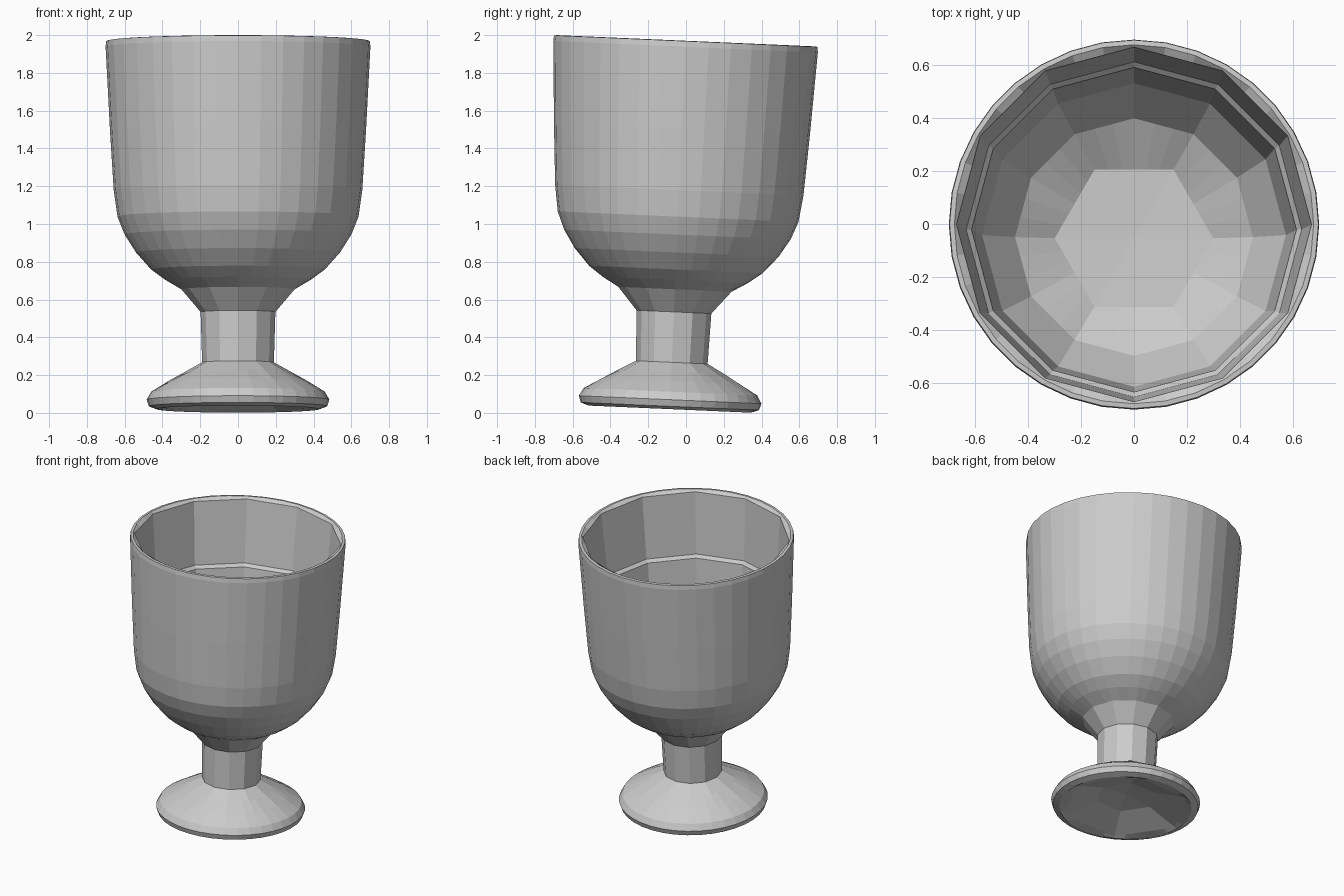
import bpy, bmesh, math

if "Cube" in bpy.data.objects:
    bpy.data.objects.remove(bpy.data.objects["Cube"])

SEGS = 36
TILT = math.radians(-2.5)      # the whole cup leans slightly to the back


def lathe(name, profile):
    """Spin (radius, height, sides) rings; few sides give a coarse polygonal ring."""
    bm = bmesh.new()
    rings = []
    for r, z, sides in profile:
        if r == 0:
            rings.append([bm.verts.new((0, 0, z))])
            continue
        ring = []
        wedge = 2 * math.pi / sides
        for i in range(SEGS):
            a = 2 * math.pi * i / SEGS
            off = a % wedge - wedge / 2
            if sides == SEGS:
                rr = r
            else:
                rr = r * math.cos(wedge / 2) / math.cos(off)
            ring.append(bm.verts.new((rr * math.cos(a), rr * math.sin(a), z)))
        rings.append(ring)
    for lo, hi in zip(rings, rings[1:]):
        for i in range(SEGS):
            j = (i + 1) % SEGS
            if len(lo) == 1:
                bm.faces.new((lo[0], hi[j], hi[i]))
            elif len(hi) == 1:
                bm.faces.new((lo[i], lo[j], hi[0]))
            else:
                bm.faces.new((lo[i], lo[j], hi[j], hi[i]))
    mesh = bpy.data.meshes.new(name)
    bm.to_mesh(mesh)
    bm.free()
    obj = bpy.data.objects.new(name, mesh)
    obj.rotation_euler.x = TILT
    obj.location = (0, -0.087, 0)
    bpy.context.collection.objects.link(obj)
    return obj


# Foot: coarse hollow underside, rounded lip, sloping top
lathe("foot", [
    (0, 0.12, 6), (0.20, 0.10, 6), (0.42, 0.03, 6), (0.43, 0.02, 36),
    (0.472, 0.035, 36), (0.484, 0.07, 36), (0.46, 0.112, 36),
    (0.37, 0.168, 18), (0.28, 0.218, 12), (0.19, 0.268, 12)])

# Stem: faceted post
lathe("stem", [(0.19, 0.268, 12), (0.198, 0.535, 12)])

# Bowl: flared bottom, round outside, thin rim, coarse faceted inside
lathe("bowl", [
    (0.198, 0.535, 12), (0.30, 0.655, 12), (0.385, 0.705, 36),
    (0.46, 0.76, 36), (0.54, 0.85, 36), (0.60, 0.945, 36),
    (0.638, 1.04, 36), (0.658, 1.18, 36), (0.678, 1.50, 36),
    (0.701, 1.94, 36), (0.698, 1.97, 36), (0.68, 1.972, 36),
    (0.672, 1.955, 12), (0.635, 1.52, 12), (0.615, 1.50, 12),
    (0.575, 1.04, 12), (0.45, 0.86, 12), (0.30, 0.76, 6), (0, 0.75, 6)])
